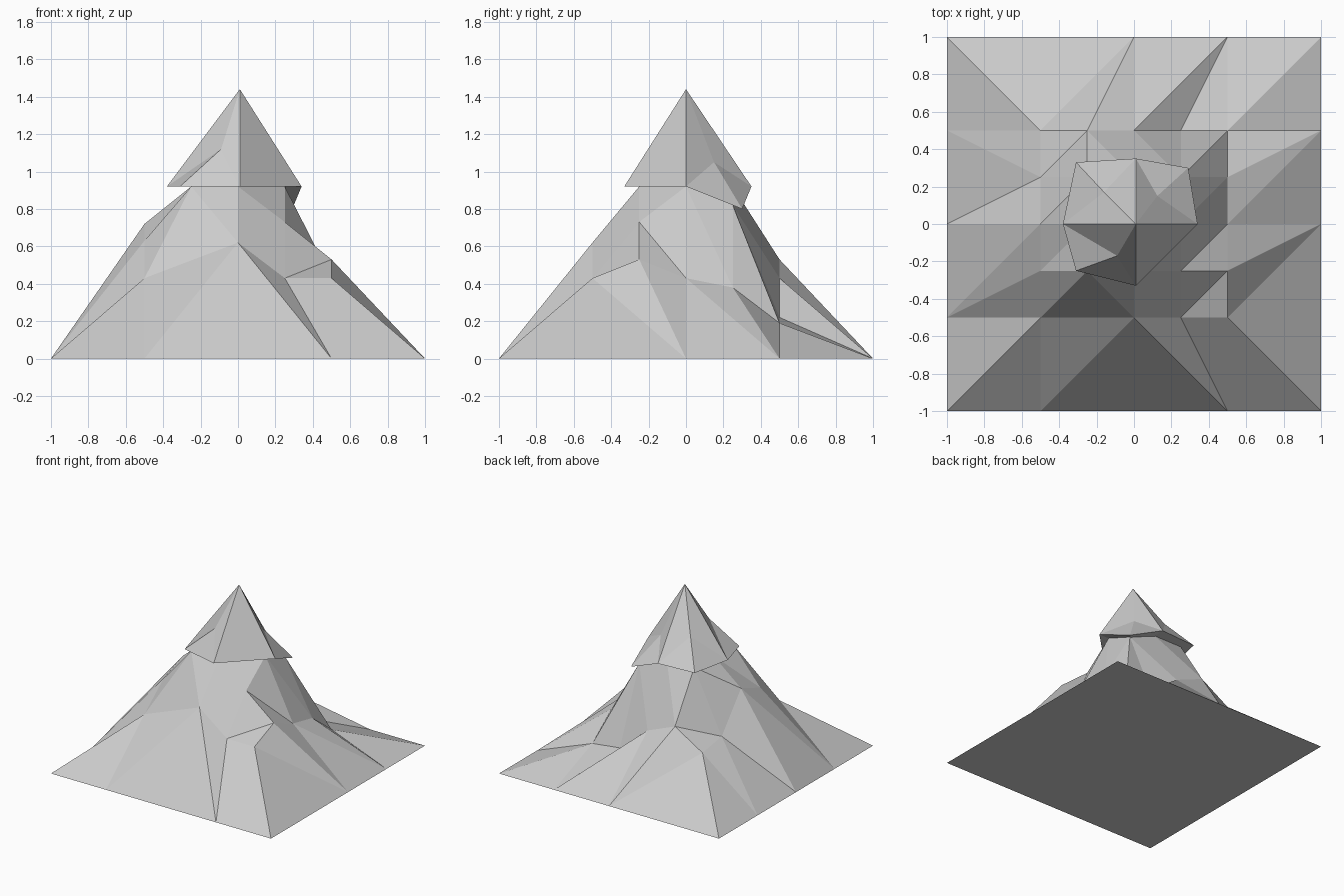
import bpy, bmesh
from mathutils import Vector

cube = bpy.data.objects.get("Cube")
if cube:
    bpy.data.objects.remove(cube, do_unlink=True)

rock = bpy.data.materials.new("pale_grey_rock")
rock.use_nodes = True
GREY = (0.6, 0.6, 0.6, 1)
rock.diffuse_color = GREY
rock.node_tree.nodes["Principled BSDF"].inputs["Base Color"].default_value = GREY


def square_ring(bm, half, heights):
    """Vertices evenly spaced around a square, counter-clockwise from front -x corner."""
    n = len(heights) // 4
    corners = [Vector(c) * half for c in ((-1, -1), (1, -1), (1, 1), (-1, 1))]
    ring = []
    for i, z in enumerate(heights):
        side, step = divmod(i, n)
        p = corners[side].lerp(corners[(side + 1) % 4], step / n)
        ring.append(bm.verts.new((p.x, p.y, z)))
    return ring


def stitch(bm, outer, inner, steps):
    """Join two rings: o = step outer, i = step inner, e = clip an outer corner."""
    a = b = 0
    O = lambda k: outer[k % len(outer)]
    I = lambda k: inner[k % len(inner)]
    for s in steps:
        if s == "o":
            bm.faces.new((O(a), O(a + 1), I(b)))
            a += 1
        elif s == "i":
            bm.faces.new((O(a), I(b + 1), I(b)))
            b += 1
        else:
            bm.faces.new((O(a), O(a + 1), O(a + 2)))
            bm.faces.new((O(a), O(a + 2), I(b)))
            a += 2


def finish(bm, name):
    bmesh.ops.recalc_face_normals(bm, faces=bm.faces)
    mesh = bpy.data.meshes.new(name)
    bm.to_mesh(mesh)
    bm.free()
    mesh.materials.append(rock)
    obj = bpy.data.objects.new(name, mesh)
    bpy.context.collection.objects.link(obj)


# Mountain slopes: three square rings, front, +x, back and -x sides in turn
bm = bmesh.new()
foot = square_ring(bm, 1, [0] * 16)
ledge = square_ring(bm, 0.5, [0.43, 0.525, 0.62, 0.43,
                              0.43, 0.53, 0.43, 0.38,
                              0.19, 0.22, 0.43, 0.53,
                              0.38, 0.42, 0.72, 0.63])
neck = square_ring(bm, 0.25, [0.92, 0.92, 0.73, 0.92, 0.82, 0.92, 0.92, 0.92])
stitch(bm, foot, ledge, "oiiooioi" "ooiioiio" "oiioiioo" "oioioiio")
stitch(bm, ledge, neck, "ooioie" "oioio" "ooioie" "oioio")
bm.faces.new(foot)
# neck top, with its low corner folded down
bm.faces.new(neck[1:4])
centre = bm.verts.new((0, 0, 0.92))
rim = neck[:2] + neck[3:]
for p, q in zip(rim, rim[1:] + rim[:1]):
    bm.faces.new((p, q, centre))
finish(bm, "mountain_slopes")

# Overhanging peak: plain front +x side, the other sides have a corner and a bulge
bm = bmesh.new()
V = lambda *co: bm.verts.new(co)
apex, under = V(0.01, 0, 1.44), V(0, 0, 0.92)
front, right = V(0.01, -0.33, 0.92), V(0.34, 0, 0.92)
back, left = V(0.01, 0.35, 0.92), V(-0.38, 0, 0.92)
bm.faces.new((front, right, apex))
bm.faces.new((front, right, under))
for start, corner, bulge, end in (
        (right, V(0.29, 0.3, 0.8), V(0.125, 0.15, 1.05), back),
        (back, V(-0.31, 0.33, 0.92), V(-0.16, 0.17, 1.12), left),
        (left, V(-0.31, -0.25, 0.92), V(-0.09, -0.17, 1.12), front)):
    for p, q in ((start, corner), (corner, end), (end, apex), (apex, start)):
        bm.faces.new((p, q, bulge))
    bm.faces.new((start, corner, under))
    bm.faces.new((corner, end, under))
finish(bm, "overhanging_peak")
